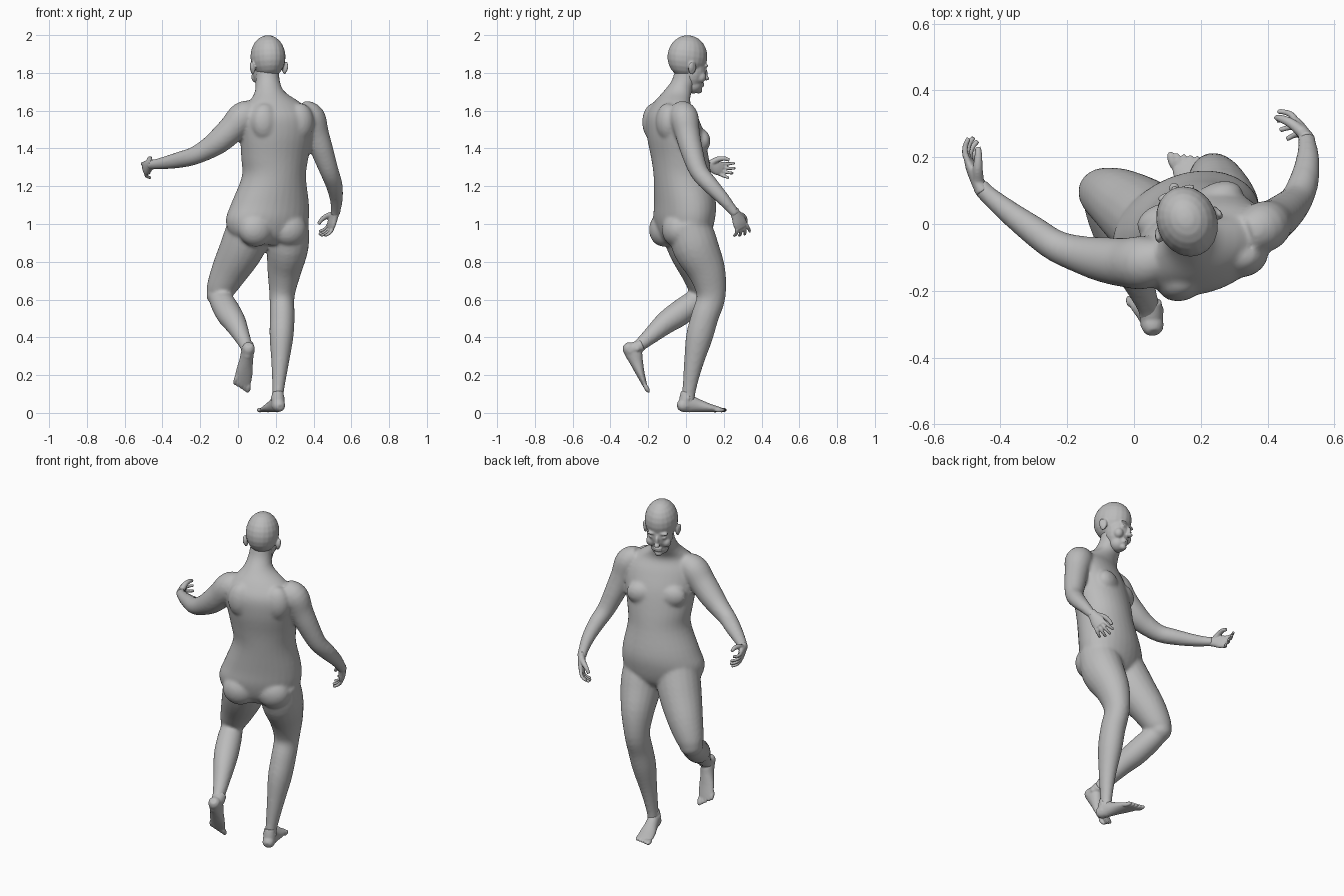
import bpy, bmesh, math
from mathutils import Matrix, Vector

default = bpy.data.objects.get("Cube")
if default:
    bpy.data.objects.remove(default)

skin = bpy.data.materials.new("grey skin")
skin.use_nodes = True
skin.diffuse_color = (0.5, 0.5, 0.5, 1)
skin.node_tree.nodes["Principled BSDF"].inputs["Base Color"].default_value = (0.5, 0.5, 0.5, 1)

YAW = math.radians(21)
ACROSS = Vector((math.cos(YAW), math.sin(YAW), 0))
FORWARD = Vector((-math.sin(YAW), math.cos(YAW), 0))


def spline(rows, steps=4):
    """Catmull-Rom through rows of position and radius values."""
    rows = [Vector(r) for r in rows]
    padded = [rows[0] * 2 - rows[1]] + rows + [rows[-1] * 2 - rows[-2]]
    out = []
    for a, b, c, d in zip(padded, padded[1:], padded[2:], padded[3:]):
        for i in range(steps):
            t = i / steps
            out.append(b + (c - a) * t / 2 + (a * 2 - b * 5 + c * 4 - d) * (t * t / 2)
                       + (b * 3 - a - c * 3 + d) * (t ** 3 / 2))
    return out + [rows[-1]]


def loft(bm, rows, side=ACROSS, level=False, sides=20, frame=Matrix()):
    """Closed tube of elliptical rings; rows hold x, y, z, side radius, depth radius."""
    rows = spline([tuple(r) if len(r) == 5 else (*r, r[-1]) for r in rows])
    rings = []
    for i, row in enumerate(rows):
        ahead = rows[min(i + 1, len(rows) - 1)] - rows[max(i - 1, 0)]
        axis = Vector((0, 0, 1)) if level else Vector(ahead[:3]).normalized()
        u = (side - axis * side.dot(axis)).normalized()
        v = axis.cross(u)
        ring = []
        for k in range(sides):
            a = math.tau * k / sides
            p = Vector(row[:3]) + u * row[3] * math.cos(a) + v * row[4] * math.sin(a)
            ring.append(bm.verts.new(frame @ p))
        rings.append(ring)
    for r, s in zip(rings, rings[1:]):
        for k in range(sides):
            j = (k + 1) % sides
            bm.faces.new((r[k], r[j], s[j], s[k]))
    bm.faces.new(rings[0][::-1])
    bm.faces.new(rings[-1])


def ball(bm, centre, radii, frame=Matrix()):
    """Ellipsoid aligned to a frame."""
    m = frame @ Matrix.Translation(centre) @ Matrix.Diagonal((*radii, 1))
    bmesh.ops.create_uvsphere(bm, u_segments=20, v_segments=12, radius=1, matrix=m)


def frame_at(origin, forward, up):
    """Frame with y along forward and z near up."""
    y = Vector(forward).normalized()
    x = y.cross(Vector(up)).normalized()
    m = Matrix((x, y, x.cross(y))).transposed().to_4x4()
    m.translation = origin
    return m


def finish(name, bm, voxel, rounds):
    """Fuse the overlapping shells into one smooth skin."""
    bmesh.ops.recalc_face_normals(bm, faces=bm.faces)
    mesh = bpy.data.meshes.new(name)
    bm.to_mesh(mesh)
    bm.free()
    mesh.materials.append(skin)
    obj = bpy.data.objects.new(name, mesh)
    bpy.context.collection.objects.link(obj)
    fuse = obj.modifiers.new("fuse", 'REMESH')
    fuse.mode = 'VOXEL'
    fuse.voxel_size = voxel
    fuse.use_smooth_shade = True
    soften = obj.modifiers.new("soften", 'SMOOTH')
    soften.factor = 0.5
    soften.iterations = rounds
    mesh.polygons.foreach_set("use_smooth", [True] * len(mesh.polygons))


# Body: torso and neck
body = bmesh.new()
loft(body, [(.155, -.01, .89, .11, .08), (.155, -.01, .94, .2, .125), (.155, -.01, 1.02, .228, .15),
            (.17, -.005, 1.11, .212, .156), (.19, -.018, 1.25, .173, .15), (.195, -.032, 1.35, .182, .148),
            (.205, -.055, 1.47, .2, .145), (.208, -.075, 1.57, .2, .125), (.195, -.075, 1.64, .145, .09),
            (.168, -.045, 1.7, .08, .075), (.157, -.01, 1.76, .064, .066), (.157, .005, 1.83, .06, .06)],
     level=True, sides=32)
turn = Matrix.Rotation(YAW, 4, 'Z')
chest = Matrix.Translation((.205, -.055, 1.45)) @ turn
seat = Matrix.Translation((.155, -.01, .97)) @ turn
for s in (-1, 1):
    ball(body, (s * .09, .105, -.01), (.078, .05, .065), chest)
    ball(body, (s * .095, -.08, 0), (.095, .075, .09), seat)
    ball(body, (s * .1, -.085, .09), (.075, .06, .1), chest)

# Body: legs
loft(body, [(.26, .015, 1, .115), (.262, .05, .88, .112, .122), (.245, .11, .75, .09, .1),
            (.233, .133, .62, .067, .077), (.234, .1, .51, .066, .073), (.23, .07, .4, .063, .071),
            (.222, .038, .25, .045, .05), (.212, .015, .11, .031, .036), (.21, .005, .03, .034, .04)],
     side=Vector((1, 0, 0)))
loft(body, [(.07, -.015, .99, .125), (.02, .025, .87, .118), (-.045, .07, .75, .098),
            (-.095, .095, .65, .075), (-.105, .1, .61, .055)], side=Vector((1, 0, 0)))
ball(body, (-.102, .095, .625), (.066, .068, .062))
loft(body, [(-.103, .1, .62, .055), (-.08, .04, .58, .066), (-.045, -.045, .52, .068),
            (-.015, -.11, .475, .06), (.018, -.185, .41, .045), (.045, -.255, .35, .033),
            (.05, -.3, .32, .034)], side=Vector((1, 0, 0)))

# Body: arms
loft(body, [(.33, -.03, 1.6, .06), (.385, -.01, 1.565, .076), (.415, .008, 1.48, .066), (.445, .03, 1.39, .06),
            (.483, .068, 1.28, .05), (.508, .125, 1.21, .045), (.52, .19, 1.14, .036),
            (.518, .245, 1.075, .027), (.512, .265, 1.05, .027)])
loft(body, [(.09, -.1, 1.6, .06), (.03, -.115, 1.57, .08), (-.03, -.115, 1.505, .074), (-.1, -.105, 1.44, .067),
            (-.165, -.09, 1.395, .056), (-.235, -.065, 1.36, .048), (-.3, -.02, 1.342, .044),
            (-.38, .04, 1.325, .035), (-.445, .095, 1.315, .027), (-.465, .12, 1.312, .027)],
     side=Vector((0, 0, 1)))
finish("body", body, .009, 8)

# Head, with the face along local y
head = bmesh.new()
skull = Matrix.Translation((.157, .012, 1.885)) @ turn @ Matrix.Rotation(math.radians(-7), 4, 'X')
ball(head, (0, -.005, 0), (.091, .108, .114), skull)
ball(head, (0, .034, -.07), (.072, .07, .1), skull)
ball(head, (0, .045, -.145), (.05, .048, .045), skull)
ball(head, (0, .08, -.168), (.022, .02, .018), skull)
ball(head, (0, .104, -.08), (.011, .016, .032), skull)
ball(head, (0, .114, -.1), (.017, .018, .012), skull)
for z in (-.13, -.143):
    ball(head, (0, .091, z), (.025, .014, .007), skull)
for s in (-1, 1):
    ball(head, (s * .034, .092, -.036), (.026, .012, .009), skull)
    ball(head, (s * .034, .088, -.06), (.016, .012, .009), skull)
    ball(head, (s * .043, .068, -.1), (.027, .028, .03), skull)
    ball(head, (s * .09, -.005, -.06), (.012, .022, .034), skull)
    ball(head, (s * .1, -.014, -.052), (.007, .015, .026), skull)
finish("head", head, .005, 5)


def hand(name, frame, thumb):
    """Palm and curled fingers: y to the fingertips, z out of the back, thumb side of x."""
    bm = bmesh.new()
    loft(bm, [(0, -.025, 0, .024, .022), (0, .015, 0, .03, .02), (0, .055, -.002, .039, .018),
              (0, .085, -.004, .036, .013)], side=Vector((1, 0, 0)), frame=frame)
    for i, length in enumerate((.07, .08, .075, .058)):
        x = thumb * (.028 - .019 * i)
        y, z, bend = .078, -.003, math.radians(10 + 6 * i)
        path = []
        for k in range(4):
            path.append((x * (1 + .18 * k), y, z, .0105 - .001 * k))
            y += length / 3 * math.cos(bend)
            z -= length / 3 * math.sin(bend)
            bend += math.radians(22)
        loft(bm, path, side=Vector((1, 0, 0)), sides=10, frame=frame)
    loft(bm, [(thumb * .015, .015, -.005, .018), (thumb * .04, .04, -.022, .015),
              (thumb * .05, .068, -.04, .012), (thumb * .048, .095, -.052, .009)],
         side=Vector((1, 0, 0)), sides=10, frame=frame)
    finish(name, bm, .004, 3)


hand("left_hand", frame_at((.513, .262, 1.055), (-.25, .4, -.85), (.9, .3, .1)), -1)
hand("right_hand", frame_at((-.462, .115, 1.312), (-.42, .85, -.25), (-.85, -.4, -.1)), 1)


def foot(name, frame, inner):
    """Sole on local z = 0, toes along y, big toe on the inner side of x."""
    bm = bmesh.new()
    loft(bm, [(0, -.048, .028, .018, .016), (0, -.03, .034, .032, .033), (0, .01, .046, .034, .046),
              (0, .06, .037, .037, .036), (0, .12, .025, .045, .024), (0, .175, .016, .045, .015),
              (0, .195, .013, .04, .011)], side=Vector((-1, 0, 0)), frame=frame)
    loft(bm, [(0, -.008, .03, .035), (0, -.005, .07, .034), (0, 0, .11, .03)],
         side=Vector((1, 0, 0)), frame=frame)
    for i in range(5):
        width = .015 if i == 0 else .0095
        ball(bm, (inner * (.034 - .0185 * i), .206 - .009 * i, .013), (width, .03, .0125), frame)
    for s in (-1, 1):
        ball(bm, (s * .026, 0, .075), (.012, .015, .016), frame)
    finish(name, bm, .005, 4)


foot("left_foot", frame_at((.21, .003, .002), (-.3, .95, 0), (0, 0, 1)), -1)
foot("right_foot", frame_at((.052, -.325, .305), (-.16, .5, -.86), (0, .87, .49)), 1)
